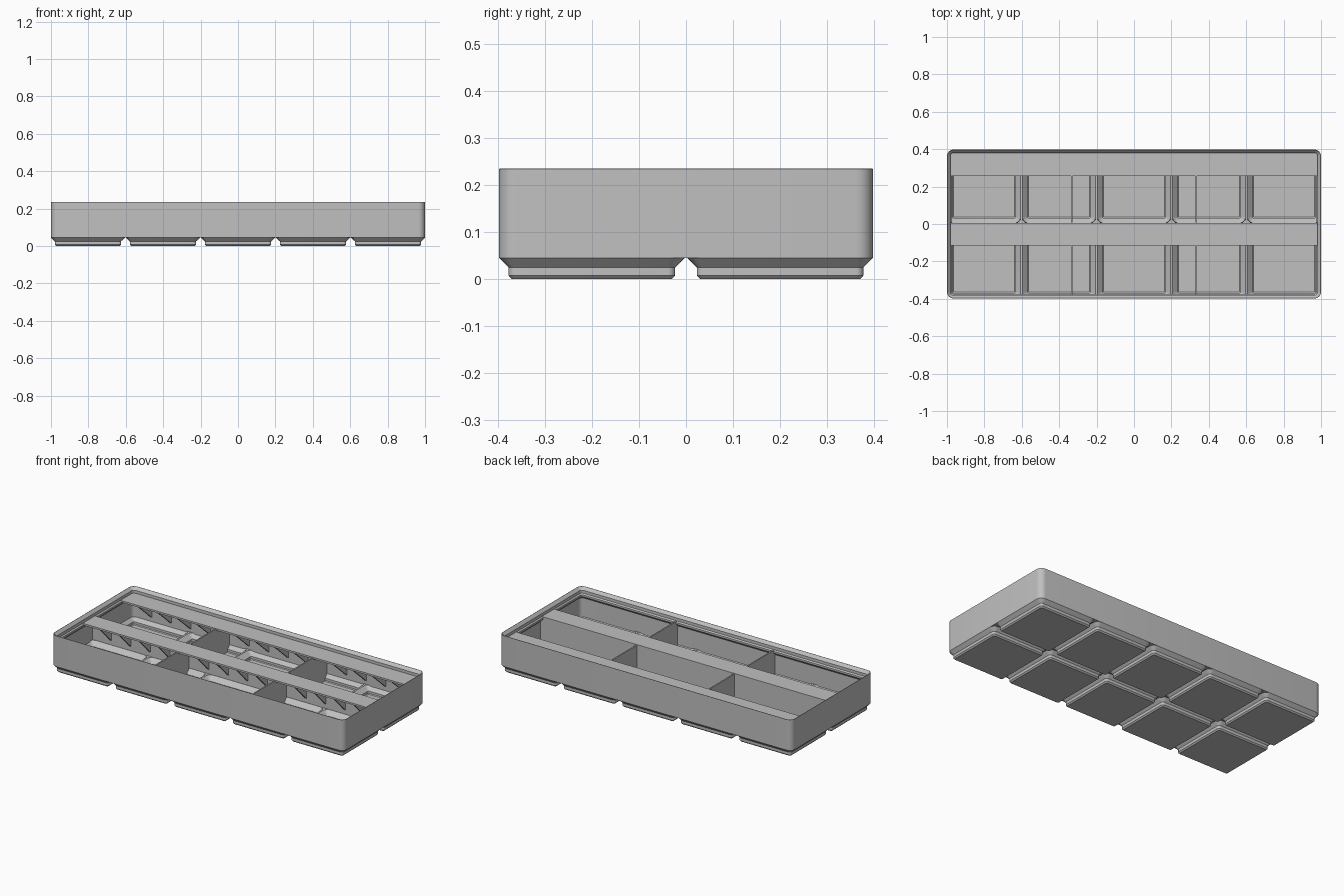
import bpy, bmesh, math
from mathutils import Vector

cube = bpy.data.objects.get("Cube")
if cube:
    bpy.data.objects.remove(cube, do_unlink=True)

PITCH, HX, HY = 0.401, 1.0, 0.3985   # cell pitch and tray half sizes
CELL = HX - 2 * PITCH                # half size of one foot
RADIUS, RIDGE, SHELF = 0.036, 0.0454, 0.2

grey = bpy.data.materials.new("plastic_grey")
grey.use_nodes = True
grey.diffuse_color = (0.53, 0.53, 0.53, 1)
bsdf = next(n for n in grey.node_tree.nodes if n.type == 'BSDF_PRINCIPLED')
bsdf.inputs["Base Color"].default_value = grey.diffuse_color


def finish(name, bm, smooth=False):
    bmesh.ops.remove_doubles(bm, verts=bm.verts, dist=1e-6)
    bmesh.ops.recalc_face_normals(bm, faces=bm.faces)
    mesh = bpy.data.meshes.new(name)
    bm.to_mesh(mesh)
    bm.free()
    obj = bpy.data.objects.new(name, mesh)
    bpy.context.collection.objects.link(obj)
    mesh.materials.append(grey)
    if smooth:
        bpy.ops.object.select_all(action='DESELECT')
        obj.select_set(True)
        bpy.context.view_layer.objects.active = obj
        bpy.ops.object.shade_smooth_by_angle(angle=math.radians(30))
    return obj


def ring(bm, cx, cy, hx, hy, inset, z, steps=6):
    """Rounded rectangle of vertices, moved inward by inset."""
    r = max(RADIUS - inset, 0.005)
    verts = []
    for k, (sx, sy) in enumerate(((1, 1), (-1, 1), (-1, -1), (1, -1))):
        for i in range(steps + 1):
            a = math.pi / 2 * (k + i / steps)
            verts.append(bm.verts.new((cx + sx * (hx - inset - r) + r * math.cos(a),
                                       cy + sy * (hy - inset - r) + r * math.sin(a), z)))
    return verts


def loft(name, cx, cy, hx, hy, profile, closed):
    """Sweep an (inset, z) profile around a rounded rectangle."""
    bm = bmesh.new()
    rings = [ring(bm, cx, cy, hx, hy, i, z) for i, z in profile]
    pairs = list(zip(rings, rings[1:]))
    if closed:
        pairs.append((rings[-1], rings[0]))
    else:
        bm.faces.new(rings[0])
        bm.faces.new(rings[-1])
    for a, b in pairs:
        for i in range(len(a)):
            j = (i + 1) % len(a)
            bm.faces.new((a[i], a[j], b[j], b[i]))
    return finish(name, bm, True)


def prism(name, points, axis, lo, hi):
    """Extrude a polygon along x (points are y, z) or z (points are x, y)."""
    bm = bmesh.new()
    place = (lambda p, t: (t, *p)) if axis == 'x' else (lambda p, t: (*p, t))
    face = bm.faces.new([bm.verts.new(place(p, lo)) for p in points])
    new = bmesh.ops.extrude_face_region(bm, geom=[face])["geom"]
    step = Vector(place((0, 0), hi - lo))
    bmesh.ops.translate(bm, vec=step, verts=[v for v in new if isinstance(v, bmesh.types.BMVert)])
    return finish(name, bm)


def rect(x0, x1, y0, y1):
    return [(x0, y0), (x1, y0), (x1, y1), (x0, y1)]


# Outer wall with stepped stacking lip and its sloped underside
loft("tray_wall", 0, 0, HX, HY,
     [(0, RIDGE), (0, 0.235), (0.002, 0.2355), (0.018, 0.218), (0.018, 0.2),
      (0.025, 0.193), (0.025, 0.182), (0.009, 0.166), (0.009, RIDGE)], True)

# Hollow feet, outside then inside
foot = [(0.028, 0), (0.0205, 0.0076), (0.0205, 0.025), (0, RIDGE),
        (0.003, 0.0555), (0.0295, 0.029), (0.0295, 0.015), (0.034, 0.0105)]
for row, cy in enumerate((-PITCH / 2, PITCH / 2)):
    for col in range(5):
        loft(f"foot_{row}_{col}", (col - 2) * PITCH, cy, CELL, CELL, foot, False)

# Ridges bridging the gaps between feet
w = 0.0054
prism("ridge_long", rect(-HX + 0.003, HX - 0.003, -w, w), 'z', RIDGE, 0.0555)
seams = [(i - 1.5) * PITCH for i in range(4)]
for i, x in enumerate(seams):
    prism(f"ridge_cross_{i}", rect(x - w, x + w, -HY + 0.003, HY - 0.003), 'z', RIDGE, 0.0555)

# Fillers where rounded foot corners meet
for i, x in enumerate([-HX] + seams + [HX]):
    for j, y in enumerate((-HY, 0, HY)):
        if abs(x) == HX and y != 0:
            continue
        d = 0.029
        lx, ly = HX - 0.001, HY - 0.001
        pts = [(x + d, y), (x, y + d), (x - d, y), (x, y - d)]
        pts = [(max(-lx, min(lx, a)), max(-ly, min(ly, b))) for a, b in pts]
        prism(f"corner_filler_{i}_{j}", pts, 'z', RIDGE + 0.0003, 0.0552)

# Long divider between the rows
prism("long_divider", rect(-HX + 0.005, HX - 0.005, -0.005, 0.005), 'z', 0.05, SHELF - 0.001)

# Cross dividers reaching down into the feet
for row, cy in enumerate((-PITCH / 2, PITCH / 2)):
    side = [(0.025, 0.012), (0.025, 0.026), (0.005, 0.0475), (0.005, SHELF - 0.002)]
    pts = [(cy - CELL + i, z) for i, z in side] + [(cy + CELL - i, z) for i, z in reversed(side)]
    for x in (-1 / 3, 1 / 3):
        prism(f"cross_divider_{row}_{x > 0:d}", pts, 'x', x - 0.004, x + 0.004)

# Label shelves with triangular gussets below
ex = HX - 0.005
for name, front, back, cut in (("front", -0.115, 0.005, 0), ("back", 0.256, HY - 0.005, 0.021)):
    outline = [(-ex, front), (ex, front), (ex, back - cut), (ex - cut, back),
               (cut - ex, back), (-ex, back - cut)]
    prism(f"{name}_shelf", outline, 'z', SHELF - 0.011, SHELF)
    gusset = [(front + 0.003, SHELF - 0.01), (back, SHELF - 0.01), (back, 0.072)]
    for i in range(1, 15):
        if i % 5:
            x = -1 + i * 2 / 15
            prism(f"{name}_gusset_{i}", gusset, 'x', x - 0.005, x + 0.005)
